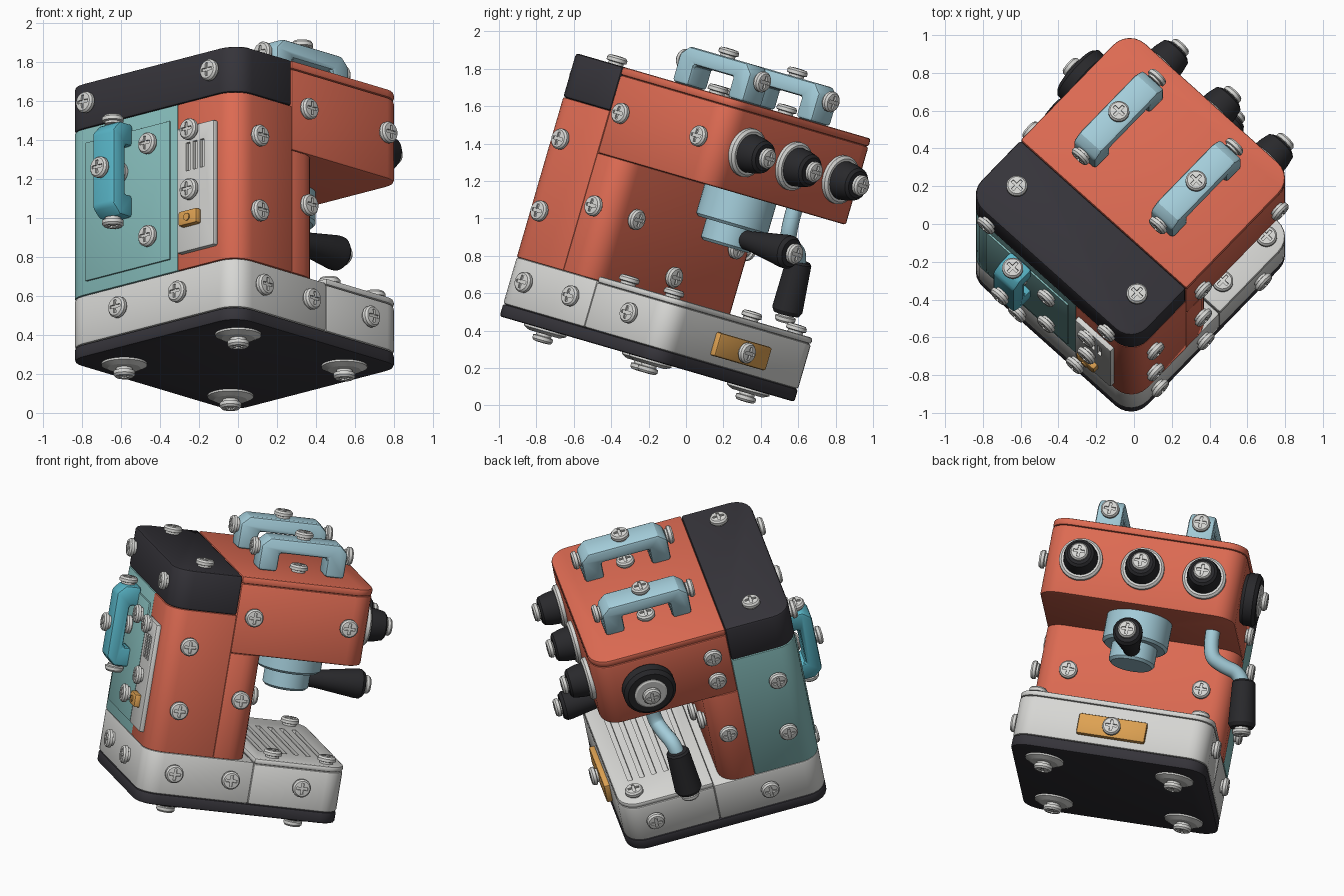
import bpy, bmesh, math
from mathutils import Matrix, Vector

if "Cube" in bpy.data.objects:
    bpy.data.objects.remove(bpy.data.objects["Cube"])

# The whole machine is turned and leaned back: work in its own frame, place with ROOT
ROOT = (Matrix.Rotation(math.radians(-16.2), 4, 'X') @ Matrix.Rotation(math.radians(-43), 4, 'Z')
        @ Matrix.Translation((.17, -.21, .18)))
X, Y, Z = Vector((1, 0, 0)), Vector((0, 1, 0)), Vector((0, 0, 1))


def material(name, rgb):
    m = bpy.data.materials.new(name)
    m.diffuse_color = (*rgb, 1)
    m.use_nodes = True
    m.node_tree.nodes["Principled BSDF"].inputs["Base Color"].default_value = m.diffuse_color
    return m


ORANGE = material("orange_red", (.72, .145, .085))
CHARCOAL = material("charcoal", (.036, .034, .042))
BLACK = material("black_rubber", (.022, .022, .025))
WHITE = material("off_white", (.68, .68, .66))
TEAL = material("teal", (.24, .51, .50))
SKY = material("pale_blue", (.37, .61, .70))
CYAN = material("cyan", (.10, .47, .58))
AMBER = material("amber", (.73, .36, .085))


def mark(bm):
    for f in bm.faces:
        f.smooth = True
    for e in bm.edges:
        e.smooth = len(e.link_faces) == 2 and e.calc_face_angle(0) < math.radians(25)


def add(name, bm, mat, bevel=0):
    bmesh.ops.recalc_face_normals(bm, faces=bm.faces)
    if bevel:
        edges = [e for e in bm.edges if e.calc_face_angle(0) > math.radians(30)]
        bmesh.ops.bevel(bm, geom=edges, offset=bevel, segments=2, profile=.5,
                        affect='EDGES', clamp_overlap=True)
    mark(bm)
    me = bpy.data.meshes.new(name)
    bm.to_mesh(me)
    bm.free()
    me.materials.append(mat)
    ob = bpy.data.objects.new(name, me)
    bpy.context.collection.objects.link(ob)
    ob.matrix_world = ROOT
    return ob


def prism(pts, offset):
    bm = bmesh.new()
    f = bm.faces.new([bm.verts.new(p) for p in pts])
    ext = bmesh.ops.extrude_face_region(bm, geom=[f])['geom']
    bmesh.ops.translate(bm, vec=offset, verts=[v for v in ext if isinstance(v, bmesh.types.BMVert)])
    return bm


def block(name, xs, ys, zs, mat, radii=(0, 0, 0, 0), bevel=.012):
    """Upright block; corner radii in order rear-left, rear-right, front-right, front-left."""
    pts = []
    corners = [(0, 0, 180), (1, 0, 270), (1, 1, 0), (0, 1, 90)]
    for (i, j, start), r in zip(corners, radii):
        cx, cy = xs[i] + (r, -r)[i], ys[j] + (r, -r)[j]
        for k in range(7 if r else 1):
            a = math.radians(start + 15 * k)
            pts.append((cx + r * math.cos(a), cy + r * math.sin(a), zs[0]))
    return add(name, prism(pts, Z * (zs[1] - zs[0])), mat, bevel)


def aim(pos, direction):
    return Matrix.Translation(pos) @ Vector(direction).to_track_quat('Z', 'Y').to_matrix().to_4x4()


def turned(name, pos, direction, profile, mat, seg=32):
    bm = bmesh.new()
    m = aim(pos, direction)
    rings = [[bm.verts.new(m @ Vector((r * math.cos(2 * math.pi * k / seg),
              r * math.sin(2 * math.pi * k / seg), h))) for k in range(seg)] for r, h in profile]
    for a, b in zip(rings, rings[1:]):
        for k in range(seg):
            bm.faces.new((a[k], a[(k + 1) % seg], b[(k + 1) % seg], b[k]))
    bm.faces.new(rings[0])
    bm.faces.new(rings[-1])
    return add(name, bm, mat)


def carve(ob, boxes):
    cutters = [block("cutter", *b, WHITE, bevel=0) for b in boxes]
    for c in cutters:
        c.hide_render = True
        mod = ob.modifiers.new("cut", 'BOOLEAN')
        mod.object, mod.operation = c, 'DIFFERENCE'
    bpy.context.view_layer.update()
    me = bpy.data.meshes.new_from_object(ob.evaluated_get(bpy.context.evaluated_depsgraph_get()))
    ob.modifiers.clear()
    ob.data = me
    bm = bmesh.new()
    bm.from_mesh(me)
    mark(bm)
    bm.to_mesh(me)
    bm.free()
    for c in cutters:
        bpy.data.objects.remove(c)


# One cross-head screw, shared by every fixing
first = turned("screw_master", (0, 0, 0), Z, [(.042, 0), (.042, .012), (.056, .016), (.056, .034),
               (.047, .045), (.02, .048)], WHITE, 20)
carve(first, [((-.035, .035), (-.008, .008), (.037, .06)), ((-.008, .008), (-.035, .035), (.037, .06))])
SCREW = first.data
bpy.data.objects.remove(first)


def screw(pos, direction):
    ob = bpy.data.objects.new("screw", SCREW)
    bpy.context.collection.objects.link(ob)
    ob.matrix_world = ROOT @ aim(pos, direction)


W, D, R = .6, .63, .12

# Base: dark sole plate, rear plinth, drip tray with slotted lid
block("sole_plate", (-W, W), (-D, D), (0, .07), CHARCOAL, (R,) * 4)
block("rear_plinth", (-W, W), (-D, .05), (.07, .33), WHITE, (R, R, 0, 0))
block("drip_tray", (-W, W), (.05, D), (.07, .32), WHITE, (0, 0, R, R))
lid = block("drip_tray_lid", (-W, W), (.05, D), (.32, .355), WHITE, (0, 0, R, R))
carve(lid, [((-.36, .36), (y - .015, y + .015), (.335, .4)) for y in [.14 + .075 * i for i in range(6)]])
block("tray_badge_plate", (-.21, .21), (D - .01, D + .035), (.115, .245), AMBER)
screw((0, D + .035, .18), Y)

# Body
block("rear_corner_panel", (.19, W), (-D, -.21), (.33, 1.22), ORANGE, (0, R, 0, 0), .006)
block("water_tank", (-W, .19), (-D, -.21), (.33, 1.22), TEAL, (R, 0, 0, 0), .006)
block("tank_door", (-.45, .14), (-D - .01, -D + .02), (.40, 1.14), TEAL, bevel=.004)
block("column", (-W, W), (-.21, 0), (.33, .985), ORANGE, (0, 0, R, R), .006)
block("head", (-W, W), (-.21, D), (.985, 1.42), ORANGE, (0, 0, R, R))
block("head_lid", (-W, W), (-.21, D), (1.42, 1.465), ORANGE, (0, 0, R, R))
block("rear_cap", (-W, W), (-D, -.21), (1.22, 1.465), CHARCOAL, (R, R, 0, 0), .015)

# Vented control plate and its amber switch
plate = block("vent_plate", (.21, .47), (-D - .03, -D + .01), (.41, 1.08), WHITE, bevel=.012)
carve(plate, [((x - .014, x + .014), (-D - .05, -D - .012), (.84, .99)) for x in (.29, .34, .39)])
block("amber_switch", (.25, .38), (-D - .065, -D - .02), (.54, .62), AMBER)
turned("switch_button", (.315, -D - .06, .58), -Y, [(.02, 0), (.02, .012)], AMBER, 16)
for z in (.73, 1.05):
    screw((.32, -D - .03, z), -Y)


# Bracket handles with screws on the bar, on both ends and underneath
def handle(name, o, s, h, length, d, w, mat):
    o, n, e = Vector(o), s.cross(h), length / 2
    side = [(e - .12, d - .09), (e - .12, 0), (e, 0), (e, d - .05), (e - .05, d)]
    prof = side + [(-a, b) for a, b in reversed(side)]
    add(name, prism([o + s * a + h * b - n * (w / 2) for a, b in prof], n * w), mat, .018)
    screw(o + h * d, h)
    screw(o, h)
    for k in (-1, 1):
        screw(o + s * e * k + h * (d - .075), s * k)


for x in (-.28, .28):
    handle("top_handle", (x, .21, 1.465), Y, Z, .54, .205, .16, SKY)
handle("tank_handle", (-.2, -D, .925), Z, -Y, .5, .145, .155, CYAN)

# Screws on the flat faces
for x in (-.435, .435):
    screw((x, -.415, 1.465), Z)
    screw((x, -D, 1.35), -Y)
    screw((x * .48, -D, .21), -Y)
    screw((x * .94, 0, .70), Y)
    for y in (.18, .52):
        screw((x * 1.15, y, .355), Z)
for z in (.545, 1.04):
    screw((.01, -D - .01, z), -Y)
screw((0, 0, .46), Y)
for y, z in [(-.475, 1.0), (-.475, .6), (-.105, 1.222), (-.105, .707), (.49, 1.222),
             (-.44, .21), (-.085, .21), (.36, .21)]:
    screw((W, y, z), X)
for y, z in [(-.46, 1.0), (-.46, .6), (-.1, 1.3), (-.1, 1.12), (-.1, .707), (-.28, .21), (.44, .21)]:
    screw((-W, y, z), -X)

# Feet
for x in (-.4, .4):
    for y in (-.4, .4):
        turned("foot_washer", (x, y, 0), -Z, [(.118, 0), (.118, .01), (.085, .026)], WHITE)
        screw((x, y, -.026), -Z)

# Three front dials
for x in (-.38, 0, .38):
    turned("dial_ring", (x, D, 1.21), Y, [(.132, -.01), (.132, .02), (.118, .032)], WHITE)
    turned("dial", (x, D + .03, 1.21), Y, [(.105, 0), (.1, .05), (.088, .1), (.072, .112)], BLACK)
    screw((x, D + .135, 1.21), Y)

# Side valve wheel
turned("valve_wheel", (-W, .32, 1.22), -X, [(.14, -.01), (.162, .02), (.162, .075), (.14, .095)], BLACK)
turned("valve_hub", (-W, .32, 1.22), -X, [(.1, .05), (.1, .1), (.09, .106)], WHITE)
screw((-W - .1, .32, 1.22), -X)

# Brew group and filter handle
turned("brew_group", (0, .32, .99), -Z, [(.2, 0), (.2, .165), (.185, .18), (.14, .18),
       (.14, .28), (.125, .295)], SKY, 40)
turned("filter_handle", (0, .42, .76), Y, [(.05, 0), (.055, .08), (.09, .33), (.09, .36), (.075, .38)], BLACK)
screw((0, .795, .76), Y)

# Steam wand
cu = bpy.data.curves.new("steam_wand", 'CURVE')
cu.dimensions = '3D'
cu.bevel_depth, cu.bevel_resolution, cu.resolution_u = .045, 4, 8
path = [(-.45, .31, 1.0), (-.45, .31, .84), (-.54, .28, .79), (-.66, .24, .77), (-.69, .23, .68)]
sp = cu.splines.new('NURBS')
sp.points.add(len(path) - 1)
for p, co in zip(sp.points, path):
    p.co = (*co, 1)
sp.order_u, sp.use_endpoint_u = 3, True
cu.materials.append(SKY)
wand = bpy.data.objects.new("steam_wand", cu)
bpy.context.collection.objects.link(wand)
wand.matrix_world = ROOT
top, end = Vector((-.682, .232, .73)), Vector((-.72, .215, .44))
turned("wand_grip", top, end - top, [(.06, 0), (.07, .012), (.083, .27), (.07, .293)], BLACK)
screw(end, end - top)
